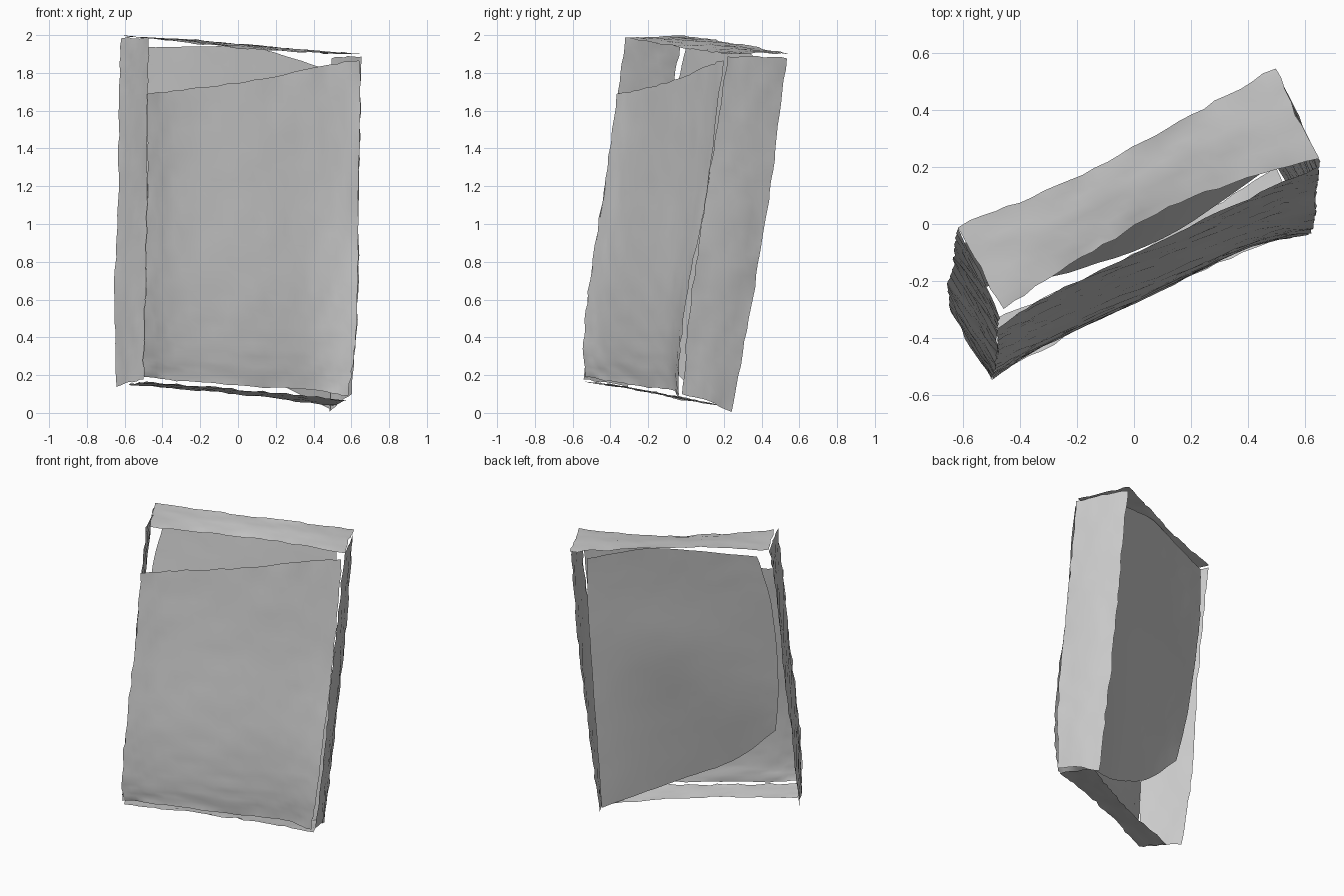
import bpy, random
from mathutils import Vector

random.seed(4)


def spline(pts, t):
    """Smooth curve through pts, t in 0..1."""
    n = len(pts) - 1
    if n == 1:
        return pts[0].lerp(pts[1], t)
    i = min(int(t * n), n - 1)
    u = t * n - i
    a, b = pts[i], pts[i + 1]
    p = pts[i - 1] if i > 0 else a * 2 - b
    q = pts[i + 2] if i + 2 <= n else b * 2 - a
    return 0.5 * (2 * a + (b - p) * u + (2 * p - 5 * a + 4 * b - q) * u * u
                  + (3 * a - p - 3 * b + q) * u ** 3)


def sheet(name, rows, nu, nv, wrinkle=0.003, ragged=0.005):
    """Thin open sheet through rows of control points, slightly wrinkled."""
    rows = [[Vector(p) for p in r] for r in rows]
    verts = []
    for j in range(nv + 1):
        for i in range(nu + 1):
            p = spline([spline(r, i / nu) for r in rows], j / nv)
            edge = i in (0, nu) or j in (0, nv)
            k = ragged if edge else wrinkle
            verts.append(p + Vector([random.uniform(-k, k) for _ in range(3)]))
    w = nu + 1
    faces = [(j * w + i, j * w + i + 1, (j + 1) * w + i + 1, (j + 1) * w + i)
             for j in range(nv) for i in range(nu)]
    me = bpy.data.meshes.new(name)
    me.from_pydata(verts, [], faces)
    ob = bpy.data.objects.new(name, me)
    bpy.context.collection.objects.link(ob)
    bpy.context.view_layer.objects.active = ob
    bpy.ops.object.select_all(action='DESELECT')
    ob.select_set(True)
    bpy.ops.object.shade_smooth_by_angle(angle=0.35)
    return ob


# front panel: cut on a slant at the top, bulging near the bottom
sheet("front_panel", [
    [(-.48, -.365, 1.69), (-.3, -.25, 1.71), (.08, -.065, 1.76), (.4, .09, 1.83), (.645, .2, 1.87)],
    [(-.48, -.43, 1.2), (-.3, -.32, 1.2), (.08, -.14, 1.2), (.4, .015, 1.2), (.64, .115, 1.2)],
    [(-.49, -.51, .7), (-.3, -.395, .7), (.08, -.215, .7), (.4, -.06, .7), (.63, .02, .7)],
    [(-.5, -.545, .35), (-.33, -.435, .35), (.08, -.24, .35), (.4, -.085, .35), (.62, -.03, .35)],
    [(-.5, -.53, .19), (-.33, -.425, .17), (.08, -.23, .14), (.4, -.075, .12), (.58, -.04, .09)],
], 24, 30)

# back panel: inset, with one lower corner missing and a dent above it
sheet("back_panel", [
    [(-.54, 0, 1.935), (-.2, .15, 1.94), (.1, .29, 1.93), (.44, .44, 1.83)],
    [(-.59, -.065, 1.65), (-.2, .1, 1.64), (.1, .24, 1.62), (.46, .41, 1.55)],
    [(-.595, -.13, 1.3), (-.2, .04, 1.25), (.1, .18, 1.2), (.47, .36, 1.15)],
    [(-.575, -.18, .95), (-.2, -.04, .85), (.1, .075, .75), (.48, .295, .65)],
    [(-.53, -.22, .66), (-.25, -.175, .4), (.12, -.04, .2), (.49, .21, .02)],
], 20, 24, 0.001, 0.002)

# left side panel
sheet("left_panel", [
    [(-.47, -.32, 1.985), (-.545, -.17, 1.985), (-.62, -.02, 1.99)],
    [(-.48, -.37, 1.6), (-.555, -.22, 1.6), (-.63, -.09, 1.6)],
    [(-.48, -.45, 1.05), (-.56, -.3, 1.05), (-.635, -.16, 1.05)],
    [(-.49, -.52, .6), (-.575, -.37, .6), (-.655, -.22, .6)],
    [(-.5, -.54, .18), (-.575, -.43, .16), (-.64, -.31, .14)],
], 8, 32)

# right side panel
sheet("right_panel", [
    [(.65, .22, 1.89), (.58, .375, 1.885), (.5, .535, 1.88)],
    [(.645, .145, 1.4), (.58, .31, 1.4), (.5, .475, 1.4)],
    [(.64, .075, .95), (.575, .25, .95), (.495, .41, .95)],
    [(.63, .015, .5), (.565, .18, .5), (.49, .335, .5)],
    [(.6, -.02, .1), (.55, .12, .06), (.485, .24, .01)],
], 8, 32)

# top flap
sheet("top_flap", [
    [(-.62, -.01, 1.995), (-.24, .145, 1.975), (.13, .345, 1.94), (.5, .55, 1.9)],
    [(-.54, -.15, 1.99), (-.18, .03, 1.965), (.17, .22, 1.935), (.57, .385, 1.905)],
    [(-.46, -.3, 1.985), (-.12, -.08, 1.945), (.22, .1, 1.915), (.65, .23, 1.9)],
], 26, 8)

# bottom flap: a narrow strip, wider at its right end
sheet("bottom_flap", [
    [(-.49, -.53, .165), (.05, -.25, .12), (.58, -.02, .07)],
    [(-.58, -.38, .15), (-.01, -.11, .1), (.5, .2, .035)],
], 26, 6)
